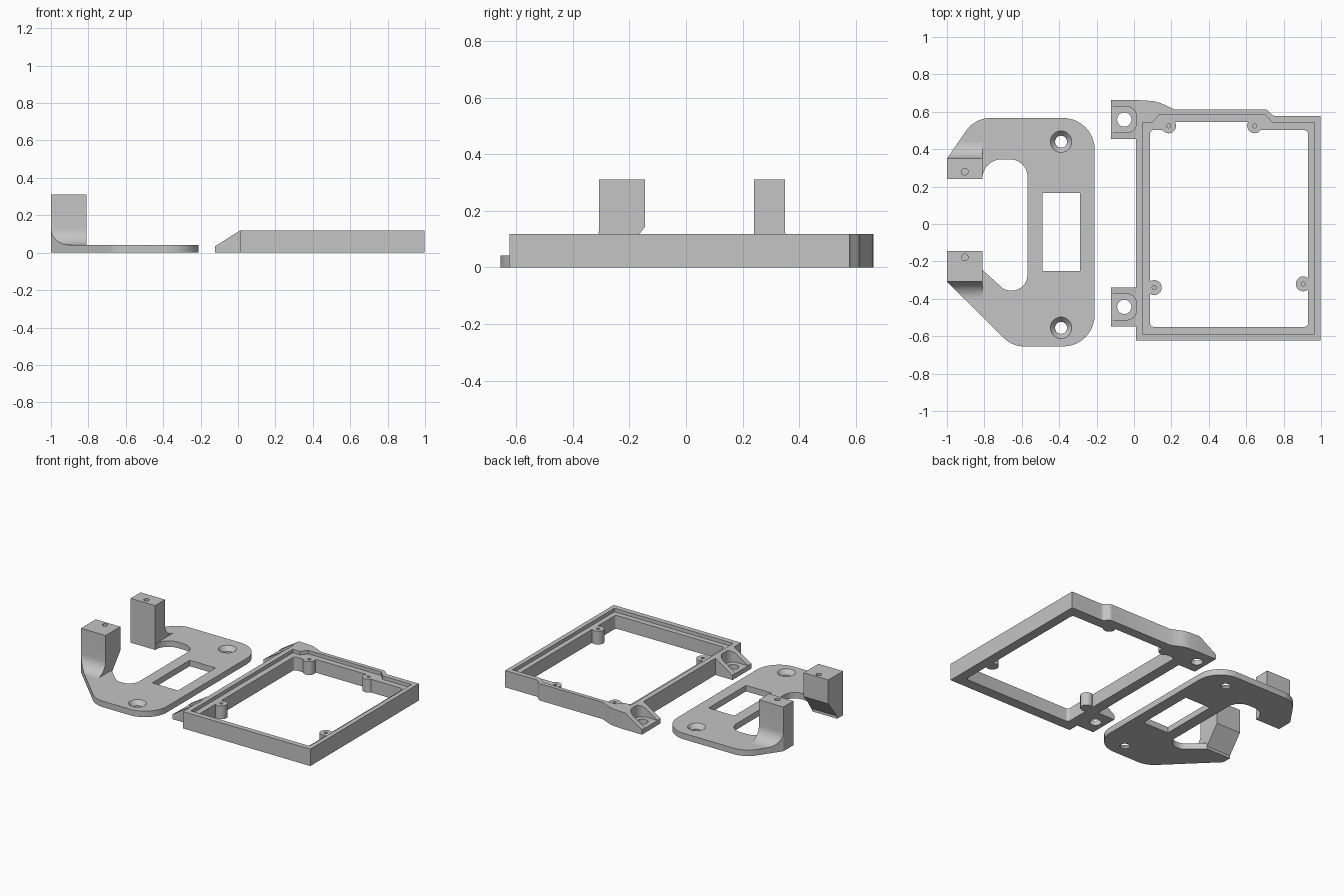
import bpy, bmesh
from math import cos, sin, pi, tan, radians
from mathutils import Vector

if "Cube" in bpy.data.objects:
    bpy.data.objects.remove(bpy.data.objects["Cube"])

grey = bpy.data.materials.new("plain_grey")
grey.use_nodes = True
grey.diffuse_color = (0.555, 0.555, 0.555, 1)
grey.node_tree.nodes["Principled BSDF"].inputs["Base Color"].default_value = grey.diffuse_color


def rounded(points, steps=10):
    """Outline from (x, y) or (x, y, radius) corners."""
    out = []
    n = len(points)
    for i, p in enumerate(points):
        c = Vector(p[:2])
        if len(p) < 3:
            out.append(c)
            continue
        a = (Vector(points[i - 1][:2]) - c).normalized()
        b = (Vector(points[(i + 1) % n][:2]) - c).normalized()
        half = a.angle(b) / 2
        centre = c + (a + b).normalized() * p[2] / sin(half)
        start = c + a * p[2] / tan(half) - centre
        end = c + b * p[2] / tan(half) - centre
        sweep = start.angle(end)
        for k in range(steps + 1):
            t = k / steps
            out.append(centre + (start * sin((1 - t) * sweep) + end * sin(t * sweep)) / sin(sweep))
    return out


def prism(name, outline, low, high, axis="z"):
    """Extrude an outline along z, or an (x, z) one along y, or a (y, z) one along x."""
    place = {"z": lambda u, v, w: (u, v, w),
             "y": lambda u, v, w: (u, w, v),
             "x": lambda u, v, w: (w, u, v)}[axis]
    bm = bmesh.new()
    face = bm.faces.new([bm.verts.new(place(p[0], p[1], low)) for p in outline])
    top = bmesh.ops.extrude_face_region(bm, geom=[face])["geom"]
    verts = [g for g in top if isinstance(g, bmesh.types.BMVert)]
    bmesh.ops.translate(bm, verts=verts, vec=place(0, 0, high - low))
    bmesh.ops.recalc_face_normals(bm, faces=bm.faces)
    return finish(name, bm)


def cone(name, x, y, low, high, r_low, r_high=None):
    bm = bmesh.new()
    bmesh.ops.create_cone(bm, cap_ends=True, segments=32, radius1=r_low,
                          radius2=r_high or r_low, depth=high - low)
    bmesh.ops.translate(bm, verts=bm.verts, vec=(x, y, (low + high) / 2))
    return finish(name, bm)


def finish(name, bm):
    mesh = bpy.data.meshes.new(name)
    bm.to_mesh(mesh)
    bm.free()
    mesh.materials.append(grey)
    ob = bpy.data.objects.new(name, mesh)
    bpy.context.collection.objects.link(ob)
    return ob


def combine(ob, tool, operation="DIFFERENCE"):
    """Apply a boolean and discard the helper shape."""
    tool.hide_render = True
    mod = ob.modifiers.new("combine", "BOOLEAN")
    mod.operation, mod.solver, mod.object = operation, "EXACT", tool
    bpy.ops.object.select_all(action="DESELECT")
    bpy.context.view_layer.objects.active = ob
    ob.select_set(True)
    bpy.ops.object.modifier_apply(modifier=mod.name)
    bpy.data.objects.remove(tool)


def smooth(ob):
    bpy.ops.object.select_all(action="DESELECT")
    bpy.context.view_layer.objects.active = ob
    ob.select_set(True)
    bpy.ops.object.shade_smooth_by_angle(angle=radians(30))


# Bracket plate: the outline runs round the hull and into the open slot
hull = [(-1, -0.308), (-0.65, -0.655, 0.16), (-0.21, -0.655, 0.17),
        (-0.21, 0.567, 0.17), (-0.85, 0.567, 0.16), (-1, 0.35)]
slot = [(-1, 0.24), (-0.81, 0.24), (-0.81, 0.345, 0.1), (-0.57, 0.345, 0.09),
        (-0.57, -0.355, 0.08), (-0.69, -0.355, 0.07), (-0.81, -0.245), (-1, -0.245)]
plate = prism("bracket_plate", rounded(hull + slot), 0, 0.042)
window = [(-0.49, -0.25), (-0.29, -0.25), (-0.29, 0.165), (-0.49, 0.165)]
combine(plate, prism("window_cutter", window, -0.1, 0.2))

# Countersunk screw holes
for y in (0.44, -0.555):
    combine(plate, cone("countersink_cutter", -0.39, y, 0.004, 0.044, 0.026, 0.059))
    combine(plate, cone("hole_cutter", -0.39, y, -0.1, 0.2, 0.032))
smooth(plate)


# Upright posts with a fillet at the outer foot, trimmed to the plate's slanted edge
def post(name, side, outer, inner, hole_y):
    r = 0.09
    fillet = [(side * (outer + r - r * cos(k * pi / 20)), 0.042 + r - r * sin(k * pi / 20))
              for k in range(11)]
    profile = inner + [(side * outer, 0.31)] + fillet + [(side * (outer + r), 0)]
    ob = prism(name, profile, -1, -0.81, "x")
    combine(ob, prism("trim_shape", rounded(hull), -0.1, 0.5), "INTERSECT")
    combine(ob, cone("pin_cutter", -0.905, hole_y, 0.23, 0.4, 0.018))
    smooth(ob)


post("back_post", 1, 0.35, [(0.24, 0), (0.24, 0.31)], 0.28)
post("front_post", -1, 0.308, [(-0.26, 0), (-0.145, 0.143), (-0.145, 0.31)], -0.178)

# Frame: outer wall and through opening
H, LEDGE = 0.118, 0.093
wall = rounded([(0.01, -0.624), (0.997, -0.624), (0.997, 0.577), (0.745, 0.577, 0.03),
                (0.709, 0.613, 0.03), (0.215, 0.613), (0.12, 0.657, 0.2), (0.01, 0.662)], 6)
frame = prism("frame", wall, 0, H)
opening = rounded([(0.085, -0.55, 0.02), (0.93, -0.55, 0.02), (0.93, 0.502, 0.02),
                   (0.645, 0.502), (0.645, 0.545), (0.185, 0.545), (0.185, 0.502),
                   (0.085, 0.502, 0.02)], 5)
combine(frame, prism("opening_cutter", opening, -0.1, 0.3))

# Screw bosses along the inside, trimmed flush by the stepped ledge
bosses = ((0.185, 0.525), (0.645, 0.525), (0.108, -0.34), (0.905, -0.32))
for x, y in bosses:
    combine(frame, cone("boss", x, y, 0, H - 0.01, 0.04), "UNION")
step = [(0.045, -0.587), (0.965, -0.587), (0.965, 0.542), (0.74, 0.542), (0.7, 0.585),
        (0.135, 0.585), (0.1, 0.542), (0.045, 0.542)]
combine(frame, prism("ledge_cutter", step, LEDGE, 0.3))
for x, y in bosses:
    combine(frame, cone("boss_hole_cutter", x, y, 0.03, 0.3, 0.011))

# Sloped mounting ears with a flat-floored recess and a through hole
ramp = [(-0.122, 0), (0.03, 0), (0.03, H), (0.01, H), (-0.122, 0.035)]
for low, high, y in ((0.455, 0.662, 0.558), (-0.548, -0.34, -0.443)):
    combine(frame, prism("ear", ramp, low, high, "y"), "UNION")
    recess = rounded([(-0.2, y - 0.07), (0.014, y - 0.07, 0.055),
                      (0.014, y + 0.07, 0.055), (-0.2, y + 0.07)])
    combine(frame, prism("recess_cutter", recess, 0.033, 0.3))
    combine(frame, cone("ear_hole_cutter", -0.052, y, -0.1, 0.3, 0.038))
smooth(frame)
